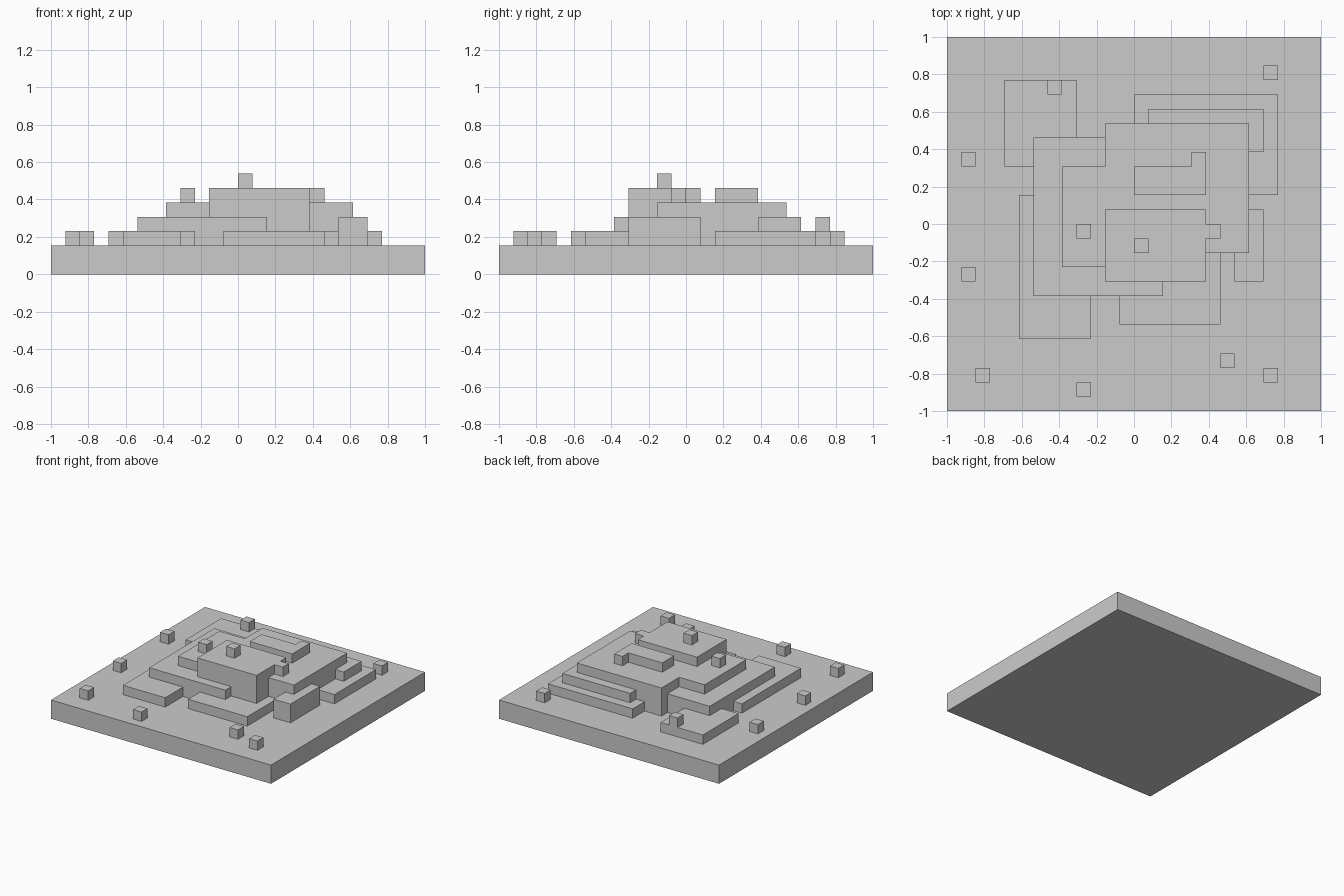
import bpy, bmesh

if "Cube" in bpy.data.objects:
    bpy.data.objects.remove(bpy.data.objects["Cube"])

U = 1 / 13  # one block; all sizes below are in blocks


def prism(name, outline, z0, z1):
    """Extrude a counter-clockwise floor outline from z0 to z1."""
    bm = bmesh.new()
    face = bm.faces.new([bm.verts.new((x * U, y * U, z0 * U)) for x, y in outline])
    ext = bmesh.ops.extrude_face_region(bm, geom=[face], use_keep_orig=True)
    top = [v for v in ext["geom"] if isinstance(v, bmesh.types.BMVert)]
    bmesh.ops.translate(bm, verts=top, vec=(0, 0, (z1 - z0) * U))
    bmesh.ops.recalc_face_normals(bm, faces=bm.faces)
    mesh = bpy.data.meshes.new(name)
    bm.to_mesh(mesh)
    bm.free()
    obj = bpy.data.objects.new(name, mesh)
    bpy.context.collection.objects.link(obj)
    return obj


def box(name, x0, x1, y0, y1, z0, z1):
    return prism(name, [(x0, y0), (x1, y0), (x1, y1), (x0, y1)], z0, z1)


# Ground slab
G = 2
box("ground_slab", -13, 13, -13, 13, 0, G)

# Low ledges around the foot of the hill
box("ledge_back_left", -9, -4, 4, 10, G, 3)
box("ledge_front_left", -8, -3, -8, 2, G, 3)
box("ledge_front", -1, 6, -7, -2, G, 3)
box("ledge_back_right", 0, 10, 2, 9, G, 3)

# Second step
box("step_left", -7, 2, -5, 6, G, 4)
box("step_back_right", 1, 9, 5, 8, G, 4)
box("step_right", 7, 9, -4, 1, G, 4)

# Broad plateau
prism("plateau", [(-5, -3), (4, -3), (4, -2), (8, -2), (8, 7),
                  (-2, 7), (-2, 4), (-5, 4)], G, 5)

# Summit block with a one-block bump on its right side
prism("summit", [(-2, -4), (5, -4), (5, -1), (6, -1), (6, 0),
                 (5, 0), (5, 1), (-2, 1)], G, 6)

# Ridge behind the summit
prism("back_ridge", [(0, 2), (5, 2), (5, 5), (4, 5), (4, 4), (0, 4)], 5, 6)

# Single-block stones: x, y, z of the lower corner
stones = [
    (9, 10, G), (-12, 4, G), (-12, -4, G), (-11, -11, G),
    (-4, -12, G), (6, -10, G), (9, -11, G),
    (-6, 9, 3), (-4, -1, 5), (0, -2, 6),
]
for i, (x, y, z) in enumerate(stones, 1):
    box(f"stone_{i}", x, x + 1, y, y + 1, z, z + 1)
